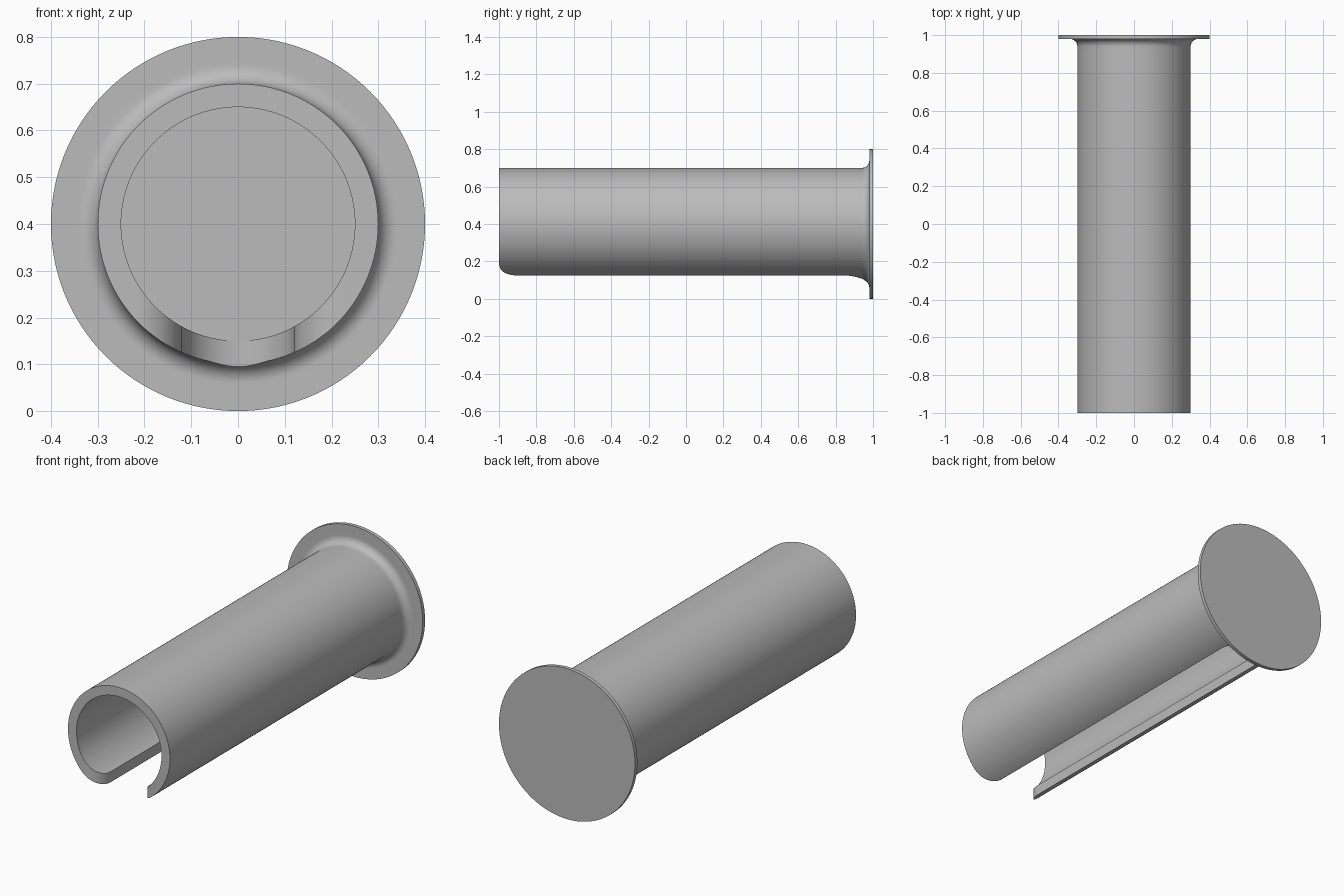
import bpy, bmesh
from math import sin, cos, pi, radians

if "Cube" in bpy.data.objects:
    bpy.data.objects.remove(bpy.data.objects["Cube"], do_unlink=True)

AXIS_Z = 0.4
OUTER, BORE, FLANGE = 0.3, 0.25, 0.4
FILLET, SLOT, FLARE = 0.04, 0.12, 0.1
FLOOR_Y, FLANGE_Y = 0.96, 0.98
SEGMENTS = 128

grey = bpy.data.materials.new("plain grey")
grey.use_nodes = True
colour = (0.5, 0.5, 0.5, 1)
grey.diffuse_color = colour
grey.node_tree.nodes["Principled BSDF"].inputs["Base Color"].default_value = colour


def make_object(name, bm):
    bmesh.ops.recalc_face_normals(bm, faces=bm.faces)
    mesh = bpy.data.meshes.new(name)
    bm.to_mesh(mesh)
    bm.free()
    mesh.materials.append(grey)
    obj = bpy.data.objects.new(name, mesh)
    bpy.context.collection.objects.link(obj)
    return obj


def arc(cx, cy, r, start, end, steps):
    angles = [radians(start + (end - start) * i / steps) for i in range(steps + 1)]
    return [(cx + r * cos(a), cy + r * sin(a)) for a in angles]


def lathe(name, profile):
    """Turn (radius, y) points about the tube axis and cap both ends."""
    bm = bmesh.new()
    rings = [[bm.verts.new((r * cos(2 * pi * i / SEGMENTS), y,
                            AXIS_Z + r * sin(2 * pi * i / SEGMENTS)))
              for i in range(SEGMENTS)] for r, y in profile]
    for a, b in zip(rings, rings[1:]):
        for i in range(SEGMENTS):
            j = (i + 1) % SEGMENTS
            bm.faces.new((a[i], a[j], b[j], b[i]))
    bm.faces.new(rings[0])
    bm.faces.new(rings[-1])
    return make_object(name, bm)


# Blind tube with a filleted end flange
profile = [(BORE, FLOOR_Y), (BORE, -1), (OUTER, -1), (OUTER, 0.92)]
profile += arc(OUTER + FILLET, FLANGE_Y - FILLET, FILLET, 180, 90, 12)
profile += [(OUTER + FILLET + 0.01, FLANGE_Y), (FLANGE, FLANGE_Y), (FLANGE, 1)]
tube = lathe("flanged_tube", profile)

# Slot cutter: flared mouth at the front, round end at the flange
half = [(SLOT + FLARE, -1.1)]
half += arc(SLOT + FLARE, -1 + FLARE, FLARE, 270, 180, 16)
half += arc(0, FLOOR_Y - 0.0005 - SLOT, SLOT, 0, 90, 20)
outline = half + [(-x, y) for x, y in reversed(half[:-1])]
bm = bmesh.new()
base = bm.faces.new([bm.verts.new((x, y, -0.1)) for x, y in outline])
top = bmesh.ops.extrude_face_region(bm, geom=[base])["geom"]
bmesh.ops.translate(bm, vec=(0, 0, 0.45),
                    verts=[v for v in top if isinstance(v, bmesh.types.BMVert)])
cutter = make_object("slot_cutter", bm)
cutter.hide_render = True

# Cut the slot, then drop the cutter
cut = tube.modifiers.new("slot", "BOOLEAN")
cut.operation = "DIFFERENCE"
cut.solver = "EXACT"
cut.object = cutter
bpy.context.view_layer.objects.active = tube
tube.select_set(True)
bpy.ops.object.modifier_apply(modifier=cut.name)
bpy.data.objects.remove(cutter, do_unlink=True)
bpy.ops.object.shade_smooth_by_angle(angle=radians(30))
